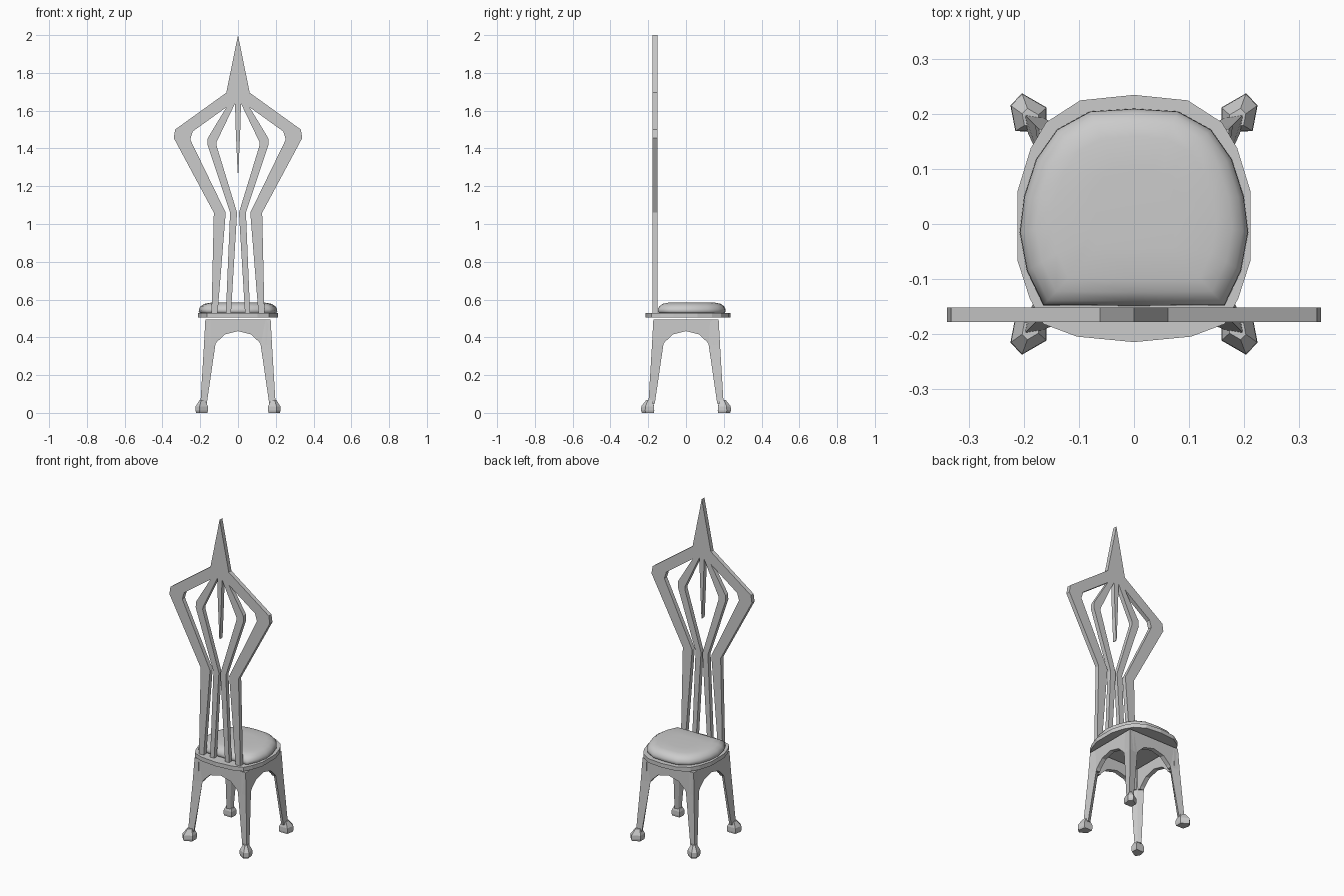
import bpy, bmesh
from mathutils import Vector

if "Cube" in bpy.data.objects:
    bpy.data.objects.remove(bpy.data.objects["Cube"])


def finish(name, bm, smooth=None):
    bmesh.ops.recalc_face_normals(bm, faces=bm.faces)
    me = bpy.data.meshes.new(name)
    bm.to_mesh(me)
    bm.free()
    ob = bpy.data.objects.new(name, me)
    bpy.context.collection.objects.link(ob)
    if smooth:
        bpy.ops.object.select_all(action='DESELECT')
        bpy.context.view_layer.objects.active = ob
        ob.select_set(True)
        bpy.ops.object.shade_smooth_by_angle(angle=smooth)
    return ob


def loft(name, rings, smooth=None):
    """Skin a stack of closed rings and cap both ends."""
    bm = bmesh.new()
    vs = [[bm.verts.new(p) for p in r] for r in rings]
    n = len(vs[0])
    for a, b in zip(vs, vs[1:]):
        for i in range(n):
            j = (i + 1) % n
            bm.faces.new((a[i], a[j], b[j], b[i]))
    bm.faces.new(vs[0])
    bm.faces.new(vs[-1])
    return finish(name, bm, smooth)


def slab(name, outline, d0, d1, place):
    """Extrude a 2D outline from depth d0 to d1, mapped by place(u, v, d)."""
    return loft(name, [[place(u, v, d) for u, v in outline] for d in (d0, d1)])


def mirrored(half):
    """Complete a symmetric outline from its right half."""
    return half + [(-x, y) for x, y in reversed(half) if abs(x) > 1e-6]


def upright(u, v, d):
    return (u, d, v)


# Backrest: spire, hanging spike, bent outer frame and inner slats
B0, B1 = -0.178, -0.152
slab("back_spire", mirrored([(0, 2.0), (0.062, 1.695), (0.05, 1.635), (0.012, 1.645), (0, 1.645)]),
     B0, B1, upright)
slab("back_spike", mirrored([(0, 1.68), (0.016, 1.64), (0.012, 1.5), (0.002, 1.27)]), B0, B1, upright)
frame = [(0.062, 1.695), (0.333, 1.50), (0.34, 1.455), (0.128, 1.06), (0.14, 0.53),
         (0.108, 0.53), (0.065, 1.06), (0.253, 1.447), (0.24, 1.49), (0.045, 1.63)]
slat = [(0.036, 1.66), (0.16, 1.455), (0.162, 1.42), (0.042, 1.06), (0.064, 0.53),
        (0.037, 0.53), (0.005, 1.06), (0.115, 1.42), (0.113, 1.435), (0.01, 1.65)]
for side, s in (("right", 1), ("left", -1)):
    slab("back_frame_" + side, [(s * x, z) for x, z in frame], B0, B1, upright)
    slab("back_slat_" + side, [(s * x, z) for x, z in slat], B0, B1, upright)

# Seat plate
plate = mirrored([(0, 0.235), (0.098, 0.225), (0.16, 0.185), (0.188, 0.138), (0.212, 0.06),
                  (0.212, -0.067), (0.19, -0.135), (0.165, -0.182), (0.104, -0.205), (0, -0.215)])
slab("seat_plate", plate, 0.505, 0.53, lambda u, v, d: (u, v, d))

# Cushion with rounded top
outline = mirrored([(0, 0.21), (0.08, 0.205), (0.14, 0.172), (0.178, 0.118), (0.2, 0.05),
                    (0.208, -0.015), (0.195, -0.085), (0.165, -0.148), (0, -0.149)])
levels = [(0.97, 0.529), (1.0, 0.537), (0.995, 0.55), (0.95, 0.565), (0.86, 0.577), (0.72, 0.583), (0.4, 0.585)]
loft("seat_cushion", [[(x * k, 0.03 + (y - 0.03) * k, z) for x, y in outline] for k, z in levels],
     smooth=1.0)

# Arched aprons below the seat, one per side
arch = mirrored([(0, 0.495), (0.172, 0.495), (0.176, 0.36), (0.122, 0.36), (0.112, 0.375),
                 (0.07, 0.415), (0, 0.433)])
for name, s in (("front", -1), ("back", 1)):
    slab("apron_" + name, arch, s * 0.145, s * 0.172, upright)
for name, s in (("left", -1), ("right", 1)):
    slab("apron_" + name, arch, s * 0.145, s * 0.172, lambda u, v, d: (d, u, v))

# Legs: (z, outer corner, wing reach, wing face, inner corner)
leg = [(0.495, 0.173, 0.12, 0.171, 0.145), (0.36, 0.180, 0.12, 0.172, 0.142),
       (0.05, 0.199, 0.165, 0.193, 0.172)]
# Feet: five-sided hooves
hoof = [Vector(p) for p in ((0.204, 0.238), (0.225, 0.216), (0.216, 0.169), (0.16, 0.168), (0.159, 0.212))]
mid = Vector((0.186, 0.188))
for yn, sy in (("front", -1), ("back", 1)):
    for xn, sx in (("left", -1), ("right", 1)):
        rings = [[(sx * x, sy * y, z) for x, y in ((o, o), (w, f), (i, i), (f, w))]
                 for z, o, w, f, i in leg]
        loft(f"{yn}_{xn}_leg", rings)
        rings = []
        for k, z in ((0.9, 0.0), (1.0, 0.012), (0.97, 0.035), (0.45, 0.068)):
            pts = [mid + (p - mid) * k for p in hoof]
            rings.append([(sx * p.x, sy * p.y, z) for p in pts])
        loft(f"{yn}_{xn}_foot", rings)
